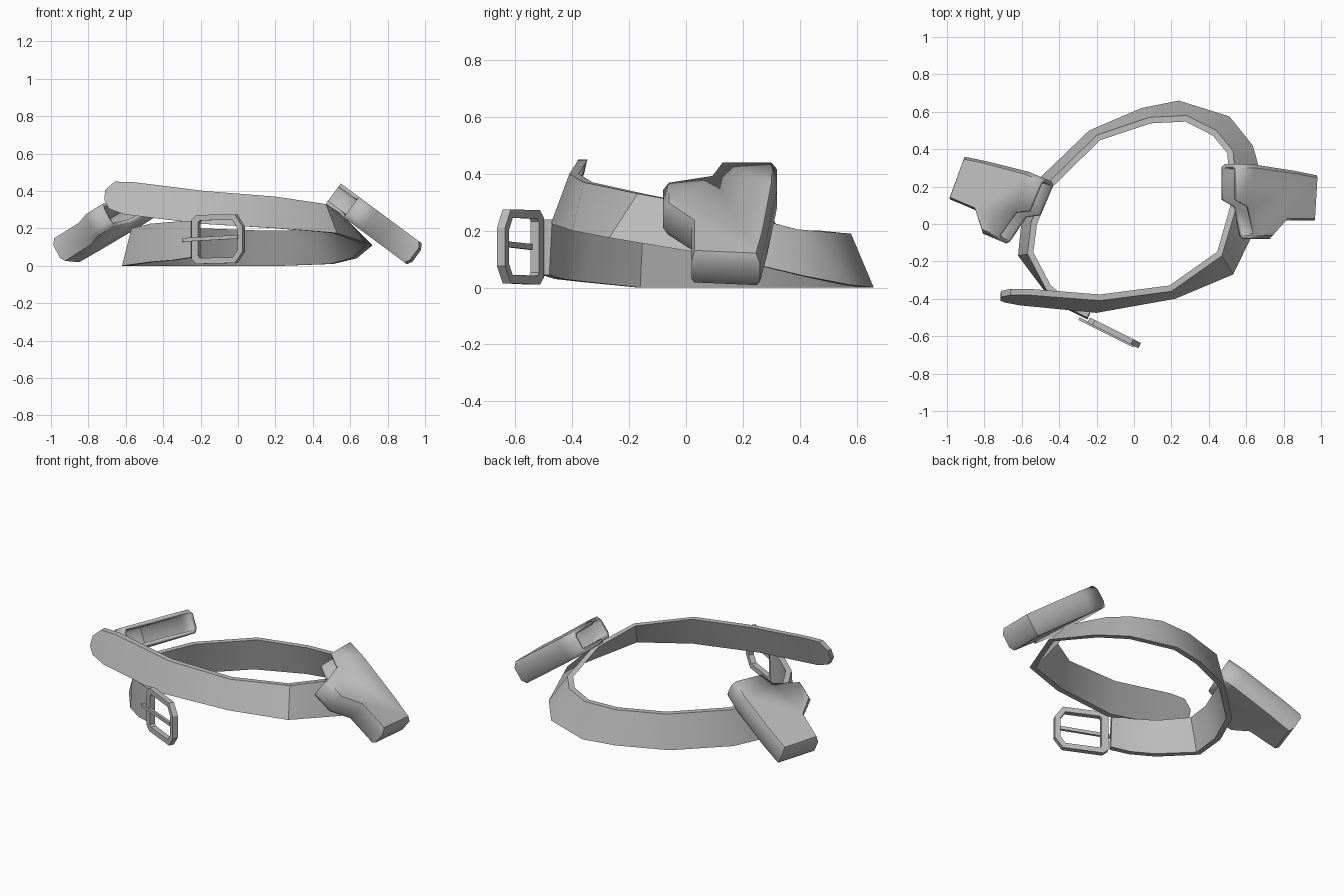
import bpy, bmesh
from math import radians, sin, cos
from mathutils import Vector

if "Cube" in bpy.data.objects:
    bpy.data.objects.remove(bpy.data.objects["Cube"], do_unlink=True)

grey = bpy.data.materials.new("plain_grey")
grey.use_nodes = True
grey.diffuse_color = (0.5, 0.5, 0.5, 1)
shader = next(n for n in grey.node_tree.nodes if n.type == "BSDF_PRINCIPLED")
shader.inputs["Base Color"].default_value = grey.diffuse_color


def make_object(name, bm, wall=0, angle=35):
    """Turn a bmesh into a shaded object, optionally with an inner wall."""
    bmesh.ops.recalc_face_normals(bm, faces=bm.faces)
    mesh = bpy.data.meshes.new(name)
    bm.to_mesh(mesh)
    bm.free()
    mesh.materials.append(grey)
    obj = bpy.data.objects.new(name, mesh)
    bpy.context.collection.objects.link(obj)
    bpy.ops.object.select_all(action="DESELECT")
    obj.select_set(True)
    bpy.context.view_layer.objects.active = obj
    bpy.ops.object.shade_smooth_by_angle(angle=radians(angle))
    if wall:
        solid = obj.modifiers.new("wall", "SOLIDIFY")
        solid.thickness = wall
        solid.offset = -1
    return obj


def bridge(bm, rings, closed=True, skip=()):
    """Join successive rings of vertices with quads."""
    count = len(rings[0])
    for a, b in zip(rings, rings[1:]):
        for i in range(count if closed else count - 1):
            if i not in skip:
                j = (i + 1) % count
                bm.faces.new((a[i], a[j], b[j], b[i]))


# Belt: lower outer edge and upper outer edge at each station
stations = [
    ((-.25, -.51, .045), (-.25, -.5, .24)),
    ((-.35, -.46, .03), (-.35, -.45, .235)),
    ((-.47, -.37, .02), (-.47, -.35, .225)),
    ((-.62, -.17, 0), (-.57, -.16, .2)),
    ((-.6, .03, 0), (-.55, .01, .2)),
    ((-.5, .25, 0), (-.46, .22, .2)),
    ((-.24, .5, 0), (-.2, .475, .2)),
    ((.04, .62, 0), (.08, .57, .19)),
    ((.24, .66, 0), (.28, .58, .19)),
    ((.51, .575, .01), (.44, .5, .195)),
    ((.635, .42, .04), (.53, .39, .205)),
    ((.72, .12, .11), (.55, .1, .28)),
    ((.53, -.27, .175), (.47, -.17, .33)),
    ((.22, -.4, .2), (.2, -.36, .37)),
    ((-.2, -.475, .225), (-.18, -.41, .4)),
    ((-.61, -.435, .275), (-.56, -.38, .447)),
    ((-.69, -.42, .305), (-.66, -.38, .45)),
    ((-.715, -.41, .35), (-.71, -.39, .405)),
]
bm = bmesh.new()
middles = [(Vector(a) + Vector(b)) / 2 for a, b in stations]
rings = []
for i, (low, high) in enumerate(stations):
    t = middles[min(i + 1, len(middles) - 1)] - middles[max(i - 1, 0)]
    inward = Vector((t.y, -t.x, 0)).normalized() * 0.033
    low, high = Vector(low), Vector(high)
    rings.append([bm.verts.new(p) for p in (low, high, high + inward, low + inward)])
bridge(bm, rings)
bm.faces.new(rings[0])
bm.faces.new(rings[-1])
make_object("belt_strap", bm)

# Buckle: a standing frame and prong, drawn along the strap direction
along = Vector((.894, -.447, 0))
across = Vector((.447, .894, 0))
start = Vector((-.26, -.505, 0))


def buckle_point(s, z, depth):
    return start + along * s + across * depth + Vector((0, 0, z))


outer = [(.02, .245), (.05, .272), (.28, .275), (.325, .21),
         (.325, .075), (.28, .015), (.05, .01), (.02, .035)]
inner = [(.06, .232), (.07, .243), (.265, .245), (.295, .2),
         (.295, .085), (.265, .045), (.07, .042), (.06, .053)]
half = 0.016
bm = bmesh.new()
rings = [[bm.verts.new(buckle_point(s, z, d)) for s, z in loop]
         for loop, d in ((outer, -half), (outer, half), (inner, half), (inner, -half))]
bridge(bm, rings + rings[:1])
make_object("buckle_frame", bm, angle=25)

bm = bmesh.new()
rings = [[bm.verts.new(buckle_point(s, z + s * .05, d))
          for z, d in ((.13, -.024), (.15, -.024), (.15, -.008), (.13, -.008))]
         for s in (-.03, .3)]
bridge(bm, rings)
for ring in rings:
    bm.faces.new(ring)
make_object("buckle_prong", bm)

# Holsters: a stepped pouch, open along its mouth (the last edges of the outline)
outline = [(0, .32), (.12, .32), (.4, .285), (.556, .26), (.54, .02),
           (.34, .02), (.24, -.08), (.12, -.08), (.08, .09), (0, .13)]
mouth = (7, 8, 9)
layers = [(0, .9), (-.03, 1), (-.11, 1), (-.137, .92)]


def holster(name, origin, yaw, tilt, side, stretch):
    yaw, tilt = radians(yaw), radians(tilt)
    heading = Vector((cos(yaw), sin(yaw), 0))
    up = Vector((0, 0, 1))
    length = (heading * cos(tilt) - up * sin(tilt)) * stretch
    normal = heading * sin(tilt) + up * cos(tilt)
    width = Vector((-sin(yaw), cos(yaw), 0)) * side
    bm = bmesh.new()
    rings = []
    for w, k in layers:
        ring = []
        for u, v in outline:
            u -= (1 - k) * .2 if u > .5 else 0
            v = .12 + (v - .12) * k
            ring.append(bm.verts.new(
                Vector(origin) + length * u + width * (v - .14) + normal * w))
        rings.append(ring)
    bridge(bm, rings, skip=mouth)
    bm.faces.new(rings[0])
    bm.faces.new(rings[-1])
    make_object(name, bm, wall=0.022, angle=50)


holster("left_holster", (.55, .14, .44), 0, 36.5, 1, 1)
holster("right_holster", (-.559, .082, .386), 157, 30, -1, .92)
